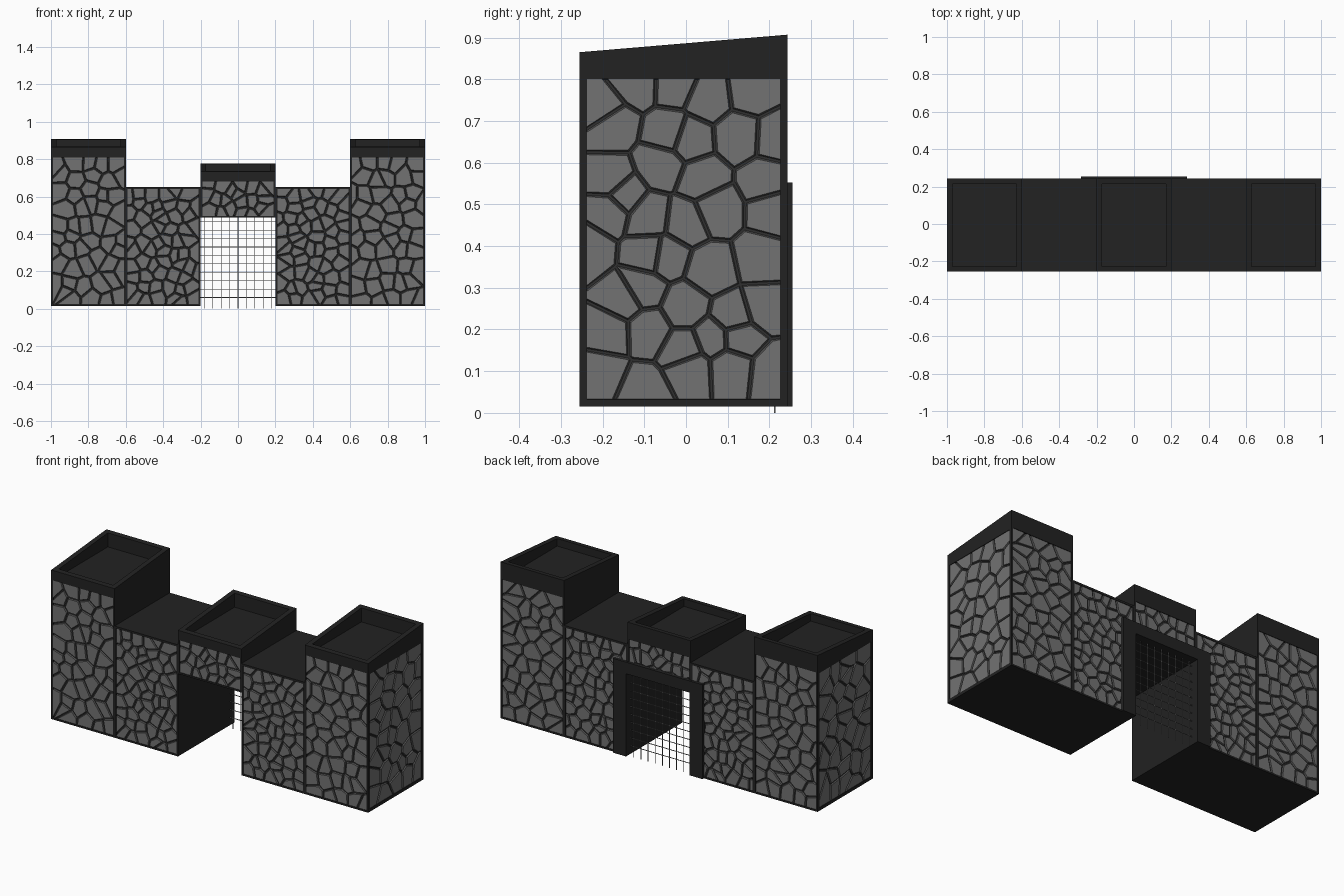
import bpy, bmesh, random
from mathutils import Vector

random.seed(7)
cube = bpy.data.objects.get("Cube")
if cube:
    bpy.data.objects.remove(cube, do_unlink=True)

FRONT, BACK, BASE = -0.255, 0.243, 0.015
DEPTH = 0.01
UP = Vector((0, 0, 1))


def material(name, v):
    m = bpy.data.materials.new(name)
    m.use_nodes = True
    m.diffuse_color = (v, v, v, 1)
    bsdf = m.node_tree.nodes["Principled BSDF"]
    bsdf.inputs["Base Color"].default_value = (v, v, v, 1)
    bsdf.inputs["Roughness"].default_value = 0.9
    return m


DARK = material("dark trim", 0.016)
MORTAR = material("mortar", 0.03)
EDGE = material("stone edge", 0.085)
STONE = material("stone", 0.17)
IRON = material("iron bars", 0.2)


def finish(name, bm, *mats):
    me = bpy.data.meshes.new(name)
    bm.to_mesh(me)
    bm.free()
    for m in mats:
        me.materials.append(m)
    ob = bpy.data.objects.new(name, me)
    bpy.context.collection.objects.link(ob)
    return ob


def add_box(bm, x0, x1, y0, y1, z0, z1, z1_back=None):
    verts = bmesh.ops.create_cube(bm, size=1)["verts"]
    for v in verts:
        top = z1_back if z1_back and v.co.y > 0 else z1
        v.co = (x1 if v.co.x > 0 else x0, y1 if v.co.y > 0 else y0,
                top if v.co.z > 0 else z0)


def clip(poly, point, normal):
    """Keep the part of a polygon behind a line."""
    out = []
    for a, b in zip(poly, poly[1:] + poly[:1]):
        da, db = (a - point).dot(normal), (b - point).dot(normal)
        if da <= 0:
            out.append(a)
        if da * db < 0:
            out.append(a.lerp(b, da / (da - db)))
    return out


def cells(w, h, seeds, gap):
    """Irregular cells of a w by h rectangle, one around each seed."""
    result = []
    for s in seeds:
        poly = [Vector(c) for c in ((0, 0), (w, 0), (w, h), (0, h))]
        for t in seeds:
            if t is not s and poly:
                d = (t - s).normalized()
                poly = clip(poly, (s + t) / 2 - d * gap / 2, d)
        result.append(poly)
    return result


def stone_panel(name, face, size):
    """Raised irregular stones laid over a recessed face."""
    n = face.normal.copy()
    u = UP.cross(n)
    us = [v.co.dot(u) for v in face.verts]
    zs = [v.co.z for v in face.verts]
    m = 0.004
    w, h = max(us) - min(us) + 2 * m, max(zs) - min(zs) + 2 * m
    origin = u * (min(us) - m) + UP * (min(zs) - m) + n * face.verts[0].co.dot(n)
    cols, rows = round(w / size), round(h / size)
    seeds = [Vector(((i + 0.5 + 0.25 * (-1) ** j + random.uniform(-.42, .42)) * w / cols,
                     (j + 0.5 + random.uniform(-.42, .42)) * h / rows))
             for i in range(cols) for j in range(rows)]
    bm = bmesh.new()
    for poly in cells(w, h, seeds, 0.006):
        if len(poly) > 2:
            bm.faces.new([bm.verts.new(origin + u * p.x + UP * p.y) for p in poly])
    bm.normal_update()
    tops = bm.faces[:]
    sides = bmesh.ops.inset_individual(bm, faces=tops, thickness=0.004, depth=0.007)["faces"]
    for f in sides:
        f.material_index = 1
    finish(name, bm, STONE, EDGE)


def block(name, x0, x1, z0, z_front, z_back, panel_top, size, side=0, tray=None):
    """Masonry block with recessed stone panels and an optional sunken roof."""
    bm = bmesh.new()
    add_box(bm, x0, x1, FRONT, BACK, z0, z_front, z_back)
    bmesh.ops.bisect_plane(bm, geom=bm.verts[:] + bm.edges[:] + bm.faces[:],
                           plane_co=(0, 0, panel_top), plane_no=UP)
    bm.normal_update()
    walls = {"front": Vector((0, -1, 0)), "back": Vector((0, 1, 0))}
    if side:
        walls["side"] = Vector((side, 0, 0))
    for label, n in walls.items():
        f = next(f for f in bm.faces if f.normal.dot(n) > 0.99
                 and f.calc_center_median().z < panel_top)
        border = 0.025 if label == "side" else 0.014
        bmesh.ops.inset_individual(bm, faces=[f], thickness=border)
        bmesh.ops.inset_individual(bm, faces=[f], thickness=0.0005, depth=-DEPTH)
        f.material_index = 1
        f.normal_update()
        stone_panel(f"{name}_{label}_stones", f, size * (1.2 if label == "side" else 1))
    if tray:
        roof = max(bm.faces, key=lambda f: f.calc_center_median().z)
        bmesh.ops.inset_individual(bm, faces=[roof], thickness=0.04)
        bmesh.ops.inset_individual(bm, faces=[roof], thickness=0.0005)
        for v in roof.verts:
            v.co.z = tray
    finish(name, bm, DARK, MORTAR)


# Towers and curtain walls on both sides, gatehouse in the middle
for s, label in ((1, "left"), (-1, "right")):
    tx, wx = sorted((s * 0.6, s * 1.0)), sorted((s * 0.2, s * 0.6))
    block(f"{label}_tower", *tx, BASE, 0.865, 0.907, 0.818, 0.077, side=s, tray=0.825)
    block(f"{label}_wall", *wx, BASE, 0.652, 0.652, 0.65, 0.062)
block("gatehouse", -0.2, 0.2, 0.487, 0.735, 0.777, 0.69, 0.055, tray=0.695)

# Raised surround at the back of the gateway
bm = bmesh.new()
for x0, x1, z0 in ((-0.283, -0.2, BASE), (0.2, 0.283, BASE), (-0.2, 0.2, 0.487)):
    add_box(bm, x0, x1, BACK - 0.012, 0.255, z0, 0.553)
finish("gate_surround", bm, DARK)

# Portcullis of thin crossed bars
bm = bmesh.new()
r, y = 0.0015, 0.213
for i in range(9):
    x = (i - 4) * 0.045
    add_box(bm, x - r, x + r, y - r, y + r, 0, 0.49)
for i in range(10):
    z = 0.06 + i * 0.045
    add_box(bm, -0.2, 0.2, y - r, y + r, z - r, z + r)
finish("portcullis", bm, IRON)
